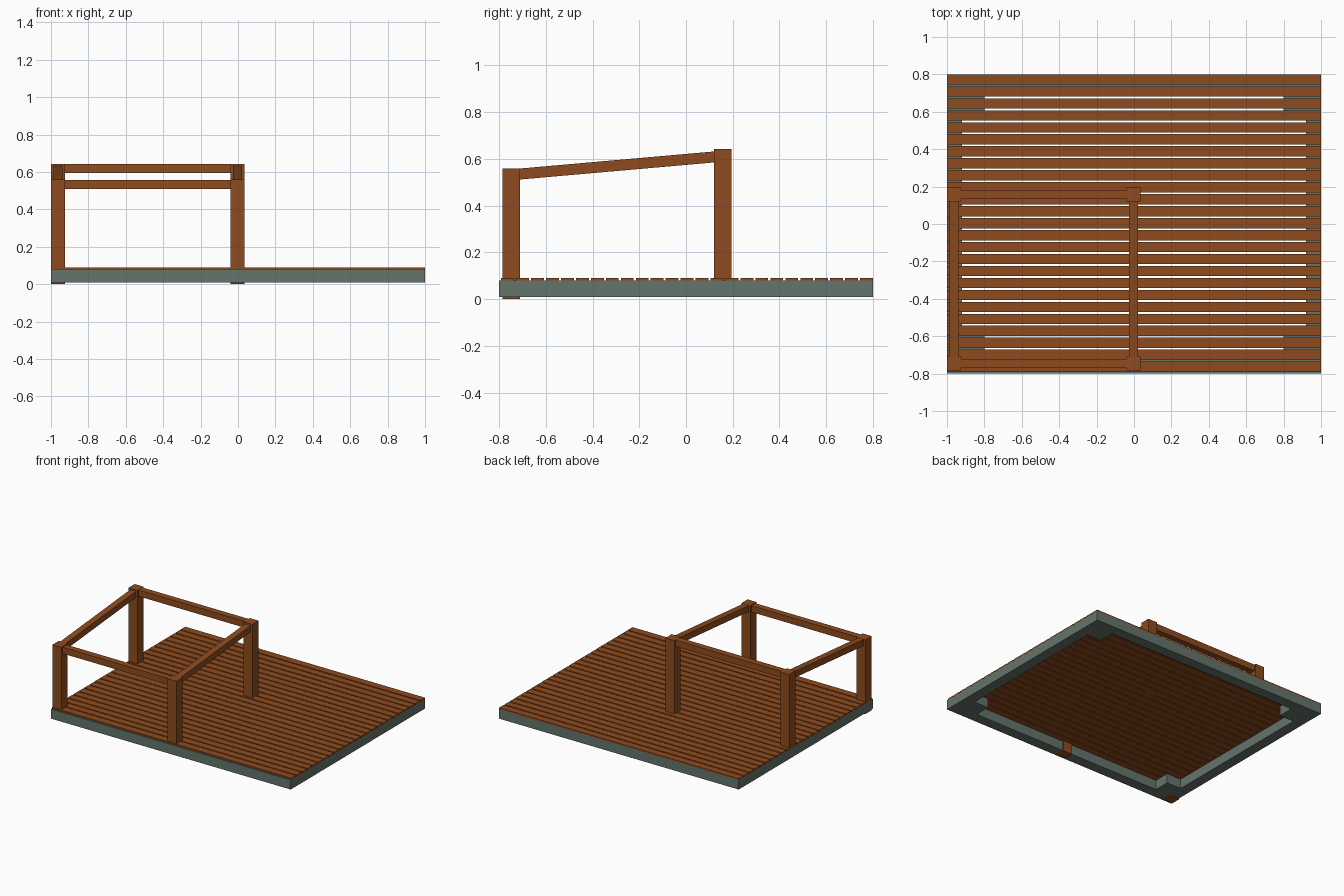
import bpy, bmesh
from mathutils import Vector

if "Cube" in bpy.data.objects:
    bpy.data.objects.remove(bpy.data.objects["Cube"])


def material(name, color):
    m = bpy.data.materials.new(name)
    m.diffuse_color = (*color, 1)
    m.use_nodes = True
    m.node_tree.nodes["Principled BSDF"].inputs["Base Color"].default_value = m.diffuse_color
    return m


WOOD = material("brown_wood", (0.27, 0.07, 0.013))
STONE = material("grey_green_base", (0.13, 0.175, 0.15))


def make(name, boxes, mat):
    """One object from boxes (x0, x1, y0, y1, z0, z1, rise); rise lifts the y1 end."""
    bm = bmesh.new()
    for x0, x1, y0, y1, z0, z1, *rise in boxes:
        verts = bmesh.ops.create_cube(bm, size=1)["verts"]
        for v in verts:
            back = v.co.y > 0
            v.co = Vector((x1 if v.co.x > 0 else x0,
                           y1 if back else y0,
                           z1 if v.co.z > 0 else z0))
            if rise and back:
                v.co.z += rise[0]
    me = bpy.data.meshes.new(name)
    bm.to_mesh(me)
    bm.free()
    me.materials.append(mat)
    ob = bpy.data.objects.new(name, me)
    bpy.context.collection.objects.link(ob)
    return ob


# base: perimeter beams between square corner blocks
X, Y, W, C = 1.0, 0.8, 0.08, 0.2
Z0, Z1 = 0.008, 0.08
for name, s in (("left", -1), ("right", 1)):
    x = sorted((s * X, s * (X - W)))
    make(name + "_base_beam", [(*x, -Y + C, Y - C, Z0, Z1)], STONE)
for name, s in (("front", -1), ("back", 1)):
    y = sorted((s * Y, s * (Y - W)))
    make(name + "_base_beam", [(-X + C, X - C, *y, Z0, Z1)], STONE)
    for side, t in (("left", -1), ("right", 1)):
        x = sorted((t * X, t * (X - C)))
        yc = sorted((s * Y, s * (Y - C)))
        make(f"{name}_{side}_base_corner", [(*x, *yc, Z0, Z1)], STONE)

# deck: 25 planks with narrow gaps
PITCH, PLANK = 0.064, 0.055
make("deck_planks",
     [(-X, X, Y - i * PITCH - PLANK, Y - i * PITCH, Z1, 0.09) for i in range(25)],
     WOOD)

# posts: short front pair reaching the floor, tall back pair on the deck
H = 0.0375
XS = (("left", -0.9615), ("right", -0.002))
YF, YB = -0.747, 0.158
for side, x in XS:
    make(f"front_{side}_post", [(x - H, x + H, YF - H, YF + H, 0, 0.56)], WOOD)
    make(f"back_{side}_post", [(x - H, x + H, YB - H, YB + H, Z1, 0.643)], WOOD)
    # sloping side rail
    make(f"{side}_sloping_rail",
         [(x - 0.024, x + 0.024, YF + H, YB - H, 0.512, 0.559, 0.073)], WOOD)

# level front and back rails
xl, xr = XS[0][1] + H, XS[1][1] + H - 2 * H
make("front_rail", [(xl, xr, YF - 0.024, YF + 0.024, 0.508, 0.556)], WOOD)
make("back_rail", [(xl, xr, YB - 0.024, YB + 0.024, 0.594, 0.642)], WOOD)
